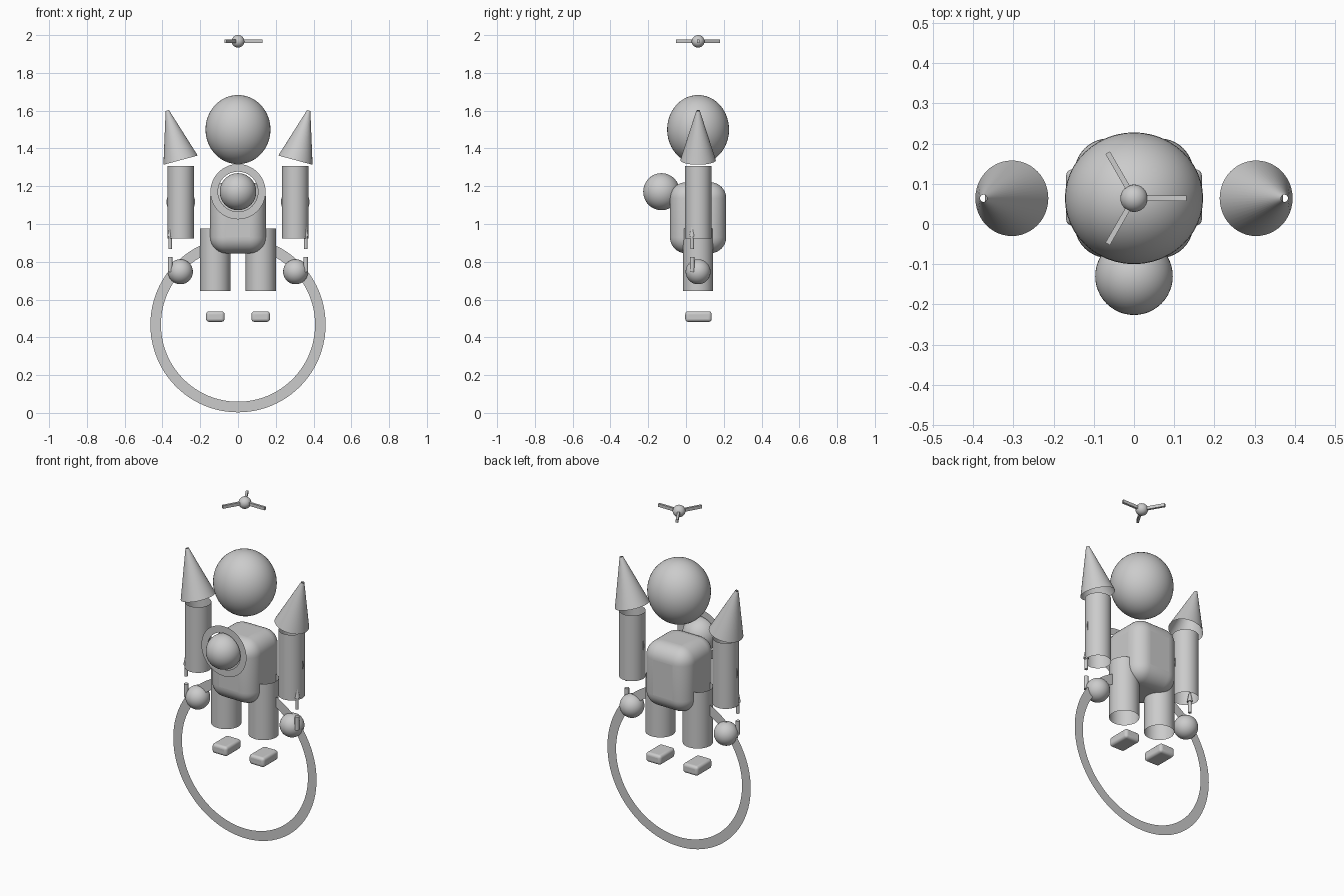
import bpy, bmesh, math
from mathutils import Matrix

if "Cube" in bpy.data.objects:
    bpy.data.objects.remove(bpy.data.objects["Cube"])

YC = 0.064  # shared depth of the main parts


def smooth(obj, angle=40):
    bpy.ops.object.select_all(action='DESELECT')
    obj.select_set(True)
    bpy.context.view_layer.objects.active = obj
    bpy.ops.object.shade_smooth_by_angle(angle=math.radians(angle))
    return obj


def ball(name, loc, radii):
    bpy.ops.mesh.primitive_uv_sphere_add(segments=48, ring_count=24, location=loc)
    obj = bpy.context.object
    obj.name = name
    obj.scale = radii
    return smooth(obj)


def tube(name, loc, r1, r2, depth, fill='NOTHING', tilt=0.0):
    # r1 at the bottom, r2 at the top, loc at the bottom centre
    bpy.ops.mesh.primitive_cone_add(vertices=48, radius1=r1, radius2=r2, depth=depth,
                                    end_fill_type=fill)
    obj = bpy.context.object
    obj.name = name
    obj.data.transform(Matrix.Translation((0, 0, depth / 2)))
    obj.location = loc
    obj.rotation_euler.y = tilt
    return smooth(obj)


def box(name, loc, size, bevel=0.0, segments=6):
    bpy.ops.mesh.primitive_cube_add(size=1, location=loc)
    obj = bpy.context.object
    obj.name = name
    obj.data.transform(Matrix.Diagonal((*size, 1)))
    if bevel:
        mod = obj.modifiers.new("round", 'BEVEL')
        mod.width, mod.segments = bevel, segments
        smooth(obj)
    return obj


def flat_ring(name, loc, outer, inner, n=96):
    # paper-thin upright ring facing the front
    bm = bmesh.new()
    loops = []
    for r in (outer, inner):
        loops.append([bm.verts.new((r * math.cos(2 * math.pi * i / n), 0,
                                    r * math.sin(2 * math.pi * i / n))) for i in range(n)])
    o, k = loops
    for i in range(n):
        j = (i + 1) % n
        bm.faces.new((o[i], o[j], k[j], k[i]))
    mesh = bpy.data.meshes.new(name)
    bm.to_mesh(mesh)
    bm.free()
    obj = bpy.data.objects.new(name, mesh)
    obj.location = loc
    bpy.context.collection.objects.link(obj)
    return obj


# Head, body and chest ball
ball("head", (0, YC, 1.5), (0.172, 0.164, 0.183))
box("body", (0, YC, 1.033), (0.296, 0.298, 0.376), 0.085, 10)
ball("chest_ball", (0, -0.130, 1.171), (0.0965, 0.0965, 0.098))

# Flat rings
flat_ring("chest_ring", (0, -0.130, 1.171), 0.146, 0.106)
flat_ring("ground_ring", (0, YC, 0.467), 0.464, 0.408)

# Mirrored limbs
for side, s in (("left", -1), ("right", 1)):
    tube(side + "_leg", (s * 0.121, YC, 0.646), 0.08, 0.08, 0.329)
    box(side + "_foot", (s * 0.12, YC + 0.002, 0.51), (0.098, 0.14, 0.056), 0.016, 5)
    tube(side + "_arm", (s * 0.303, YC, 0.922), 0.07, 0.07, 0.384)
    flat_ring(side + "_arm_ring", (s * 0.303, YC, 1.117), 0.0755, 0.058, 64)
    tube(side + "_shoulder_cone", (s * 0.304, YC, 1.338), 0.094, 0.009, 0.272,
         tilt=s * math.radians(15))
    ball(side + "_hand", (s * 0.305, YC, 0.747), (0.066, 0.066, 0.066))
    # Small tool held beside the arm
    tube(side + "_tool_tip", (s * 0.359, 0.033, 0.935), 0.015, 0.001, 0.075, 'NGON')
    tube(side + "_tool_shaft", (s * 0.359, 0.033, 0.868), 0.009, 0.009, 0.067, 'NGON')
    tube(side + "_tool_handle", (s * 0.359, 0.033, 0.747), 0.012, 0.012, 0.077, 'NGON')

# Propeller
ball("propeller_hub", (0, YC, 1.967), (0.034, 0.034, 0.033))
for i in range(3):
    a = i * 2 * math.pi / 3
    blade = box("propeller_blade", (0, YC, 1.968), (0.11, 0.013, 0.018))
    blade.data.transform(Matrix.Translation((0.076, 0, 0)))
    blade.rotation_euler.z = a
